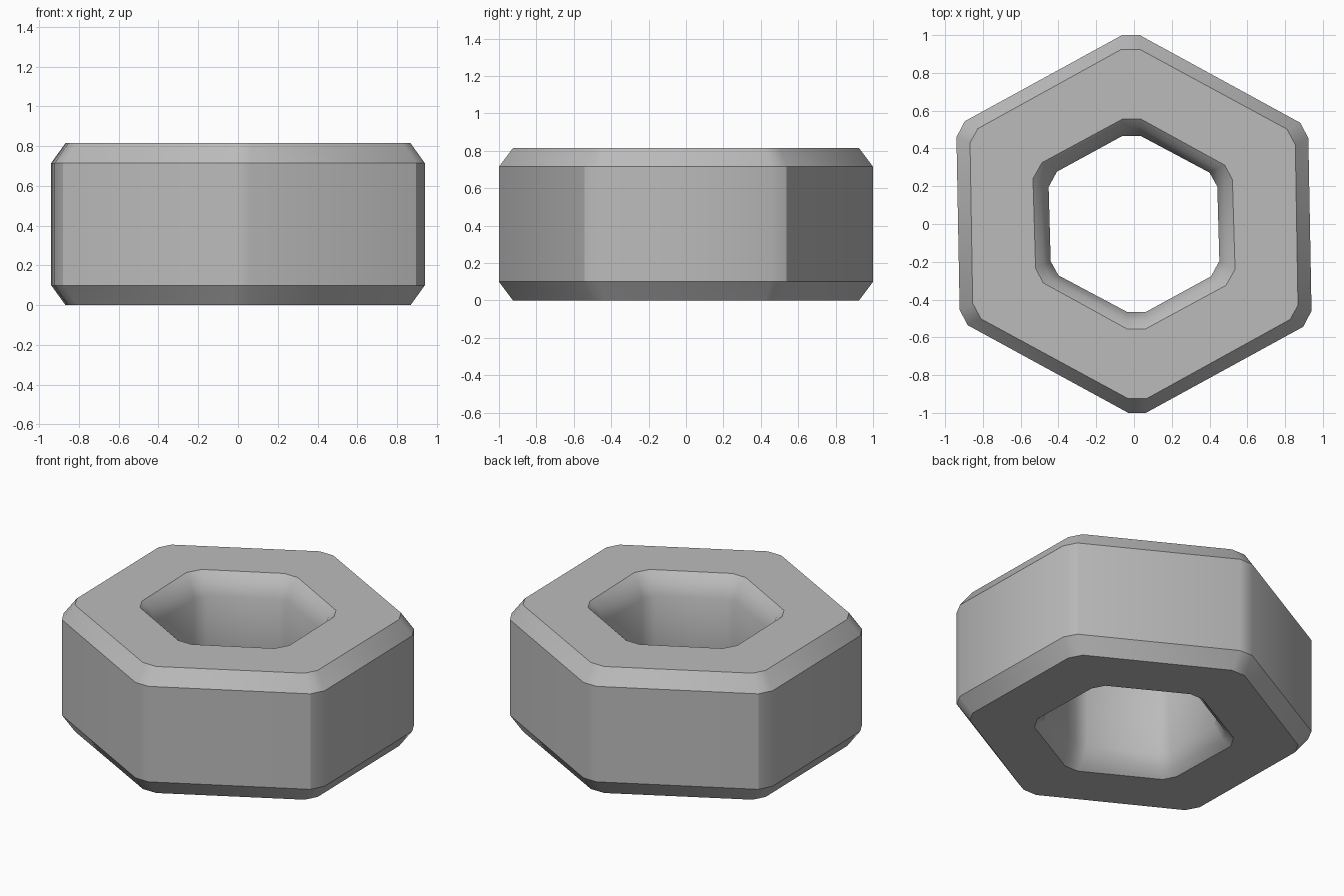
import bpy, bmesh
from math import radians

if "Cube" in bpy.data.objects:
    bpy.data.objects.remove(bpy.data.objects["Cube"])

HEIGHT = 0.815

# Half outlines of a truncated hexagon; the other half is the point mirror
OUTER = [(0.03, 1.0), (-0.063, 1.0), (-0.896, 0.544), (-0.94, 0.46), (-0.923, -0.455), (-0.88, -0.536)]
FACE = [(0.03, 0.925), (-0.066, 0.925), (-0.827, 0.505), (-0.868, 0.43), (-0.854, -0.42), (-0.81, -0.502)]
RIM = [(0.036, 0.556), (-0.06, 0.556), (-0.487, 0.325), (-0.535, 0.24), (-0.521, -0.235), (-0.48, -0.312)]
BORE = [(0.034, 0.467), (-0.06, 0.467), (-0.408, 0.277), (-0.452, 0.196), (-0.441, -0.198), (-0.4, -0.272)]
MID = [((a + c) / 2, (b + d) / 2) for (a, b), (c, d) in zip(RIM, BORE)]

# Cross-section: outline and its depth below the top face, from bore to outside wall
SECTION = [(BORE, 0.13), (MID, 0.04), (RIM, 0), (FACE, 0), (OUTER, 0.1)]

steel = bpy.data.materials.new("plain grey metal")
steel.use_nodes = True
GREY = (0.5, 0.5, 0.5, 1)
steel.diffuse_color = GREY
steel.node_tree.nodes["Principled BSDF"].inputs["Base Color"].default_value = GREY

bm = bmesh.new()


def ring(half, z):
    full = half + [(-x, -y) for x, y in half]
    return [bm.verts.new((x, y, z)) for x, y in full]


# Loft the closed section around the hole: over the top, then back underneath
rings = [ring(o, HEIGHT - d) for o, d in SECTION]
rings += [ring(o, d) for o, d in reversed(SECTION)]
for a, b in zip(rings, rings[1:] + rings[:1]):
    for i in range(len(a)):
        j = (i + 1) % len(a)
        bm.faces.new((a[i], a[j], b[j], b[i]))
bmesh.ops.recalc_face_normals(bm, faces=bm.faces)

mesh = bpy.data.meshes.new("hex_nut")
bm.to_mesh(mesh)
bm.free()
mesh.materials.append(steel)
nut = bpy.data.objects.new("hex_nut", mesh)
bpy.context.collection.objects.link(nut)

# Soften the narrow corners while the chamfers stay crisp
bpy.ops.object.select_all(action='DESELECT')
nut.select_set(True)
bpy.context.view_layer.objects.active = nut
bpy.ops.object.shade_smooth_by_angle(angle=radians(32))
